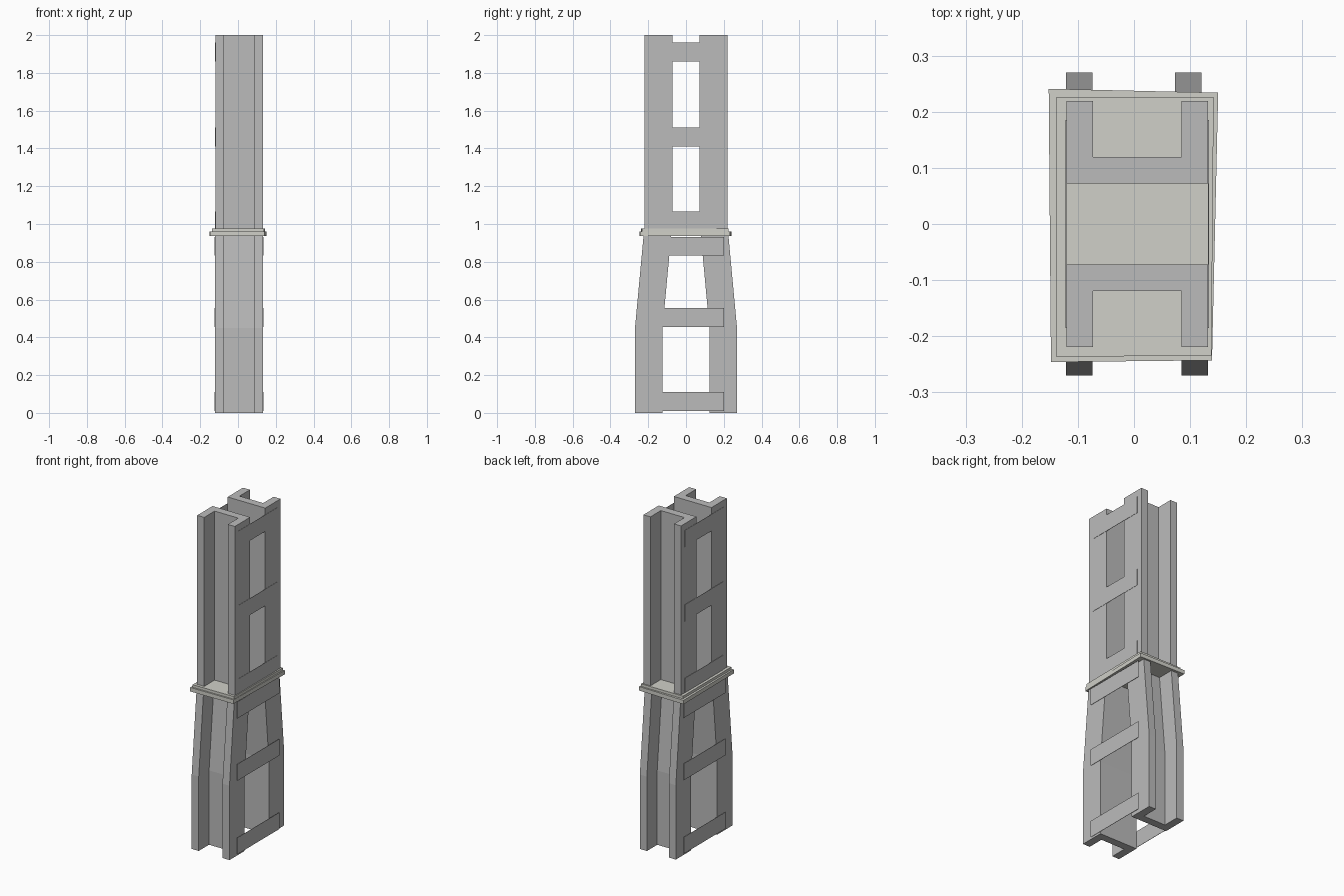
import bpy, bmesh

if "Cube" in bpy.data.objects:
    bpy.data.objects.remove(bpy.data.objects["Cube"])


def material(name, rgb):
    m = bpy.data.materials.new(name)
    m.diffuse_color = (*rgb, 1)
    m.use_nodes = True
    m.node_tree.nodes["Principled BSDF"].inputs["Base Color"].default_value = m.diffuse_color
    return m


STEEL = material("steel", (0.5, 0.5, 0.5))
PLATE = material("pale_plate", (0.63, 0.63, 0.58))


def make(name, rings, mat):
    """Loft a stack of equal-sized closed rings and cap both ends."""
    bm = bmesh.new()
    rows = [[bm.verts.new(p) for p in ring] for ring in rings]
    n = len(rows[0])
    for a, b in zip(rows, rows[1:]):
        for i in range(n):
            j = (i + 1) % n
            bm.faces.new((a[i], a[j], b[j], b[i]))
    bm.faces.new(rows[0][::-1])
    bm.faces.new(rows[-1])
    bmesh.ops.recalc_face_normals(bm, faces=bm.faces)
    me = bpy.data.meshes.new(name)
    bm.to_mesh(me)
    bm.free()
    me.materials.append(mat)
    ob = bpy.data.objects.new(name, me)
    bpy.context.collection.objects.link(ob)
    return ob


T = 0.047  # steel thickness


def channel(name, x0, x1, side, levels):
    """C-section opening outward; levels = (z, inner y, outer y)."""
    rings = []
    for z, yi, yo in levels:
        pts = [(x0, yi), (x1, yi), (x1, yo), (x1 - T, yo),
               (x1 - T, yi + T), (x0 + T, yi + T), (x0 + T, yo), (x0, yo)]
        rings.append([(x, y * side, z) for x, y in pts])
    return make(name, rings, STEEL)


# paired channels: straight above the plate, tapered below it
upper = [(0.965, 0.072, 0.219), (2.0, 0.072, 0.219)]
lower = [(0, 0.124, 0.27), (0.45, 0.124, 0.27), (0.945, 0.078, 0.224)]
for side, label in ((-1, "front"), (1, "back")):
    channel(label + "_upper_channel", -0.12, 0.132, side, upper)
    channel(label + "_lower_channel", -0.121, 0.132 if side < 0 else 0.12, side, lower)


# thin batten straps tying the channels together on both sides
def batten(name, x, half_y, z0):
    t = 0.001
    ring = [(x - t, -half_y), (x + t, -half_y), (x + t, half_y), (x - t, half_y)]
    make(name, [[(a, b, z) for a, b in ring] for z in (z0, z0 + 0.1)], STEEL)


for z0 in (0.01, 0.455, 0.832):
    batten("left_lower_batten", -0.125, 0.2, z0)
    batten("right_lower_batten", 0.136, 0.2, z0)
for z0 in (0.965, 1.41, 1.86):
    batten("left_upper_batten", -0.121, 0.185, z0)
    batten("right_upper_batten", 0.1325, 0.185, z0)

# slightly skewed two-step splice plate
outer = [(-0.148, -0.246), (0.139, -0.243), (0.15, 0.234), (-0.152, 0.241)]
inner = [(-0.138, -0.237), (0.138, -0.234), (0.142, 0.226), (-0.138, 0.226)]
for name, ring, z0, z1 in (("splice_plate_base", outer, 0.937, 0.961),
                           ("splice_plate_top", inner, 0.961, 0.977)):
    make(name, [[(x, y, z) for x, y in ring] for z in (z0, z1)], PLATE)
